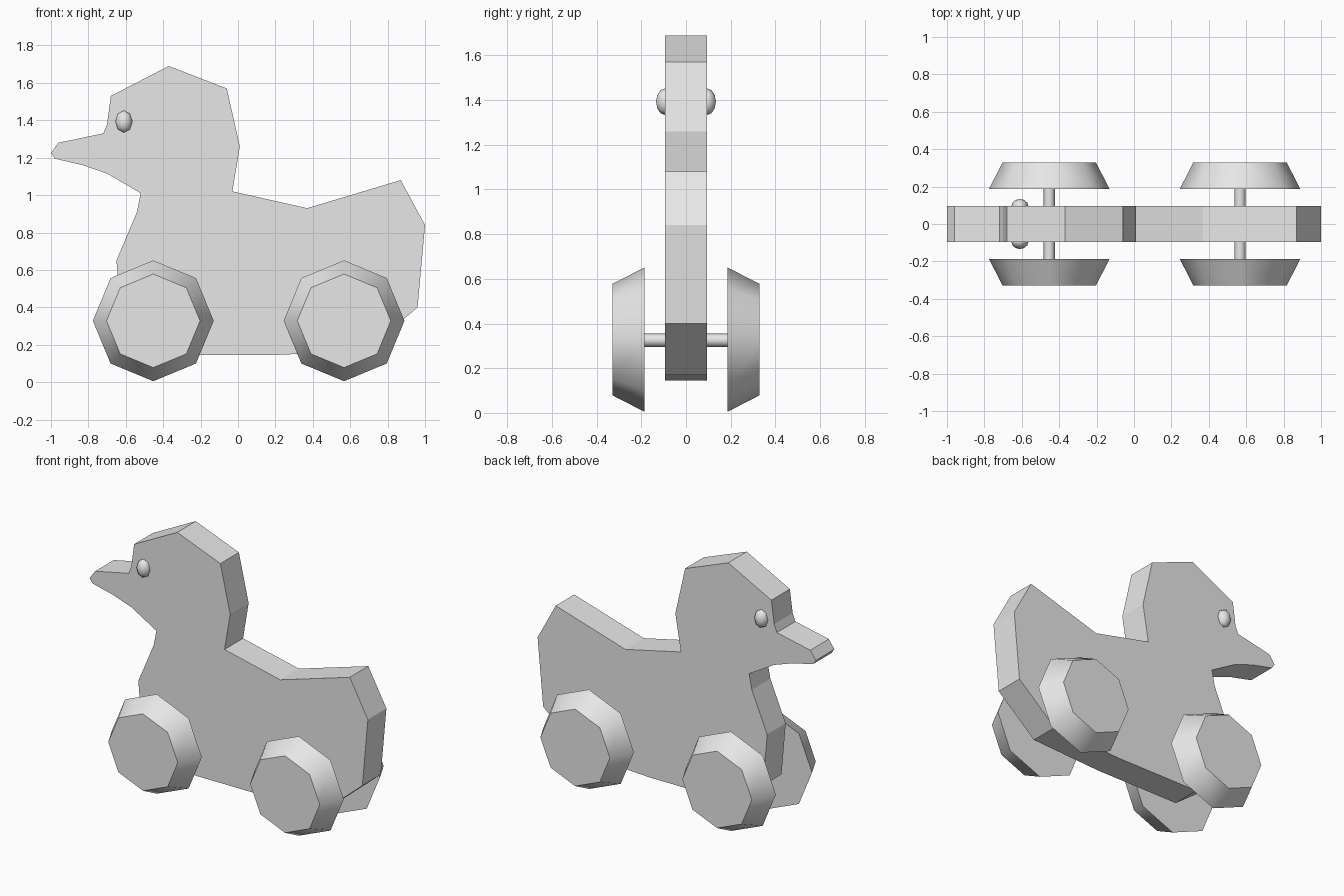
import bpy
import bmesh
import math

default_cube = bpy.data.objects.get("Cube")
if default_cube:
    bpy.data.objects.remove(default_cube, do_unlink=True)

# One plain material for the whole toy
grey = bpy.data.materials.new("plain grey")
grey.use_nodes = True
colour = (0.8, 0.8, 0.8, 1)
grey.diffuse_color = colour
grey.node_tree.nodes["Principled BSDF"].inputs["Base Color"].default_value = colour


def finish(obj, name, smooth_angle=None):
    obj.name = name
    obj.data.name = name
    obj.data.materials.append(grey)
    if smooth_angle:
        bpy.ops.object.select_all(action="DESELECT")
        obj.select_set(True)
        bpy.context.view_layer.objects.active = obj
        bpy.ops.object.shade_smooth_by_angle(angle=math.radians(smooth_angle))
    return obj


def extruded_profile(name, points, half_width):
    """Flat board cut from an x-z outline, centred on y = 0."""
    bm = bmesh.new()
    board = bm.faces.new([bm.verts.new((x, -half_width, z)) for x, z in points])
    result = bmesh.ops.extrude_face_region(bm, geom=[board], use_keep_orig=True)
    moved = [v for v in result["geom"] if isinstance(v, bmesh.types.BMVert)]
    bmesh.ops.translate(bm, verts=moved, vec=(0, 2 * half_width, 0))
    bmesh.ops.recalc_face_normals(bm, faces=bm.faces)
    mesh = bpy.data.meshes.new(name)
    bm.to_mesh(mesh)
    bm.free()
    obj = bpy.data.objects.new(name, mesh)
    bpy.context.collection.objects.link(obj)
    return finish(obj, name)


def round_part(name, x, y, z, inner_radius, outer_radius, depth, sides, side):
    """Tapered cylinder along y; its outer end points to the given side."""
    bpy.ops.mesh.primitive_cone_add(
        vertices=sides, radius1=inner_radius, radius2=outer_radius, depth=depth,
        location=(x, side * y, z), rotation=(-side * math.pi / 2, 0, 0))
    return finish(bpy.context.object, name, 50)


# Body board: beak, head, back, tail, belly, chest
outline = [
    (-1, 1.225), (-0.96, 1.28), (-0.72, 1.33), (-0.7, 1.38), (-0.68, 1.53),
    (-0.37, 1.69), (-0.06, 1.57), (0.01, 1.26), (-0.03, 1.02),
    (0.37, 0.93), (0.87, 1.08), (1, 0.84), (0.96, 0.4), (0.69, 0.17),
    (0.2, 0.145), (-0.4, 0.145), (-0.62, 0.31),
    (-0.65, 0.65), (-0.54, 0.91), (-0.52, 1.01), (-0.7, 1.115),
    (-0.83, 1.16), (-0.98, 1.195),
]
extruded_profile("body", outline, 0.095)

# Axles and wheels
for end, x in (("front", -0.453), ("rear", 0.567)):
    round_part(end + "_axle", x, 0, 0.325, 0.03, 0.03, 0.4, 8, 1)
    for label, side in (("near", -1), ("far", 1)):
        round_part(f"{end}_{label}_wheel", x, 0.257, 0.328,
                   0.323, 0.25, 0.142, 8, side)

# Eyes: small faceted beads set into both faces of the head
for label, side in (("near", -1), ("far", 1)):
    bpy.ops.mesh.primitive_uv_sphere_add(
        segments=8, ring_count=6, radius=1,
        location=(-0.61, side * 0.093, 1.393), rotation=(math.pi / 2, 0, 0))
    eye = bpy.context.object
    eye.scale = (0.046, 0.06, 0.041)
    finish(eye, label + "_eye", 60)
